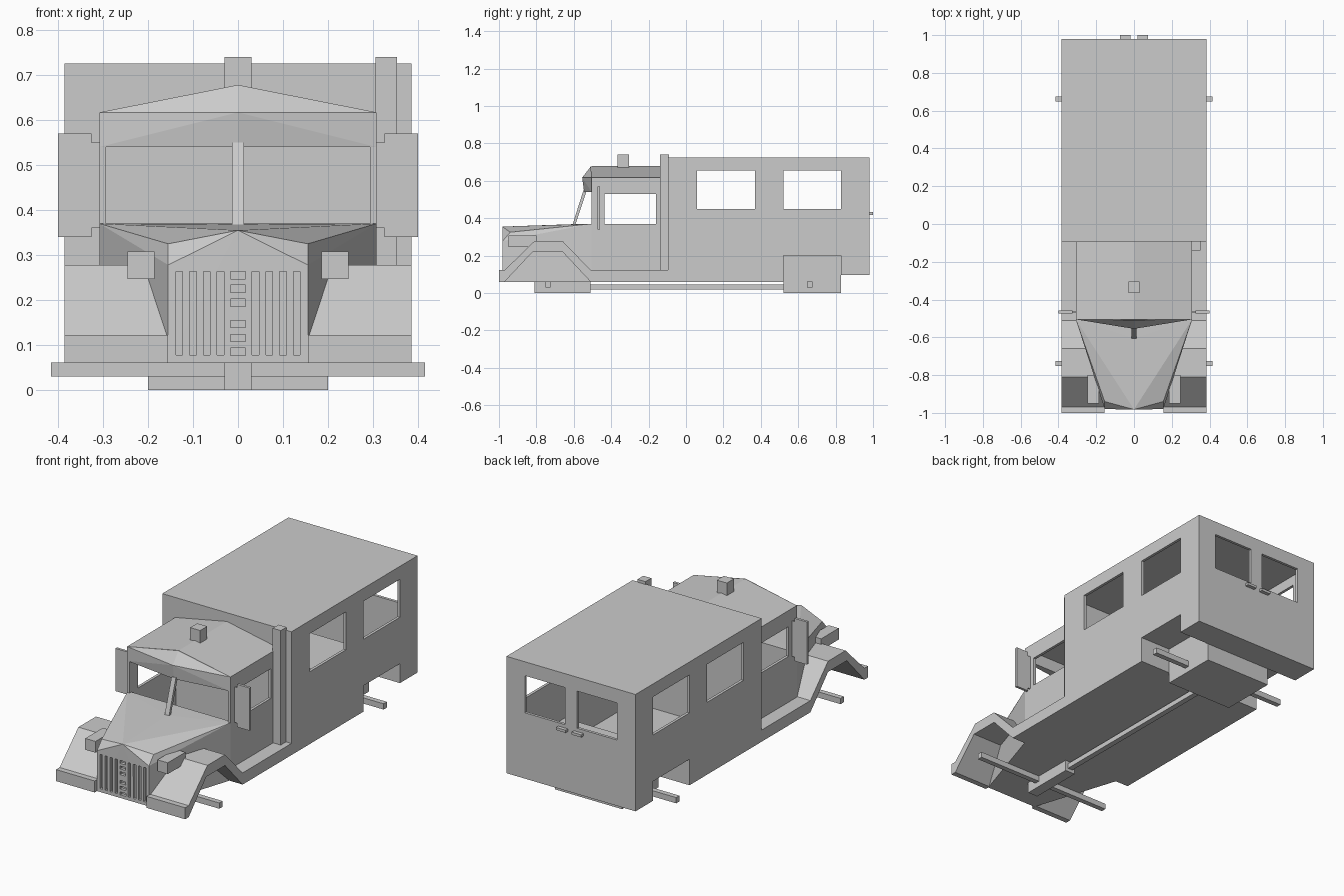
import bpy
import bmesh

cube = bpy.data.objects.get("Cube")
if cube:
    bpy.data.objects.remove(cube, do_unlink=True)


def add_mesh(name, bm):
    bmesh.ops.recalc_face_normals(bm, faces=bm.faces)
    mesh = bpy.data.meshes.new(name)
    bm.to_mesh(mesh)
    bm.free()
    obj = bpy.data.objects.new(name, mesh)
    bpy.context.collection.objects.link(obj)
    return obj


def box(name, xs, ys, zs):
    bm = bmesh.new()
    bmesh.ops.create_cube(bm, size=1)
    for v in bm.verts:
        v.co = [r[0] if c < 0 else r[1] for c, r in zip(v.co, (xs, ys, zs))]
    return add_mesh(name, bm)


def prism(name, profile, x0, x1):
    """Extrude a side profile of (y, z) points across x."""
    bm = bmesh.new()
    face = bm.faces.new([bm.verts.new((x0, y, z)) for y, z in profile])
    new = bmesh.ops.extrude_face_region(bm, geom=[face])["geom"]
    verts = [g for g in new if isinstance(g, bmesh.types.BMVert)]
    bmesh.ops.translate(bm, verts=verts, vec=(x1 - x0, 0, 0))
    return add_mesh(name, bm)


def hull(name, points):
    """Convex solid around points; each off-centre point is mirrored."""
    bm = bmesh.new()
    for x, y, z in points:
        for side in ((1, -1) if x else (1,)):
            bm.verts.new((x * side, y, z))
    bmesh.ops.convex_hull(bm, input=bm.verts)
    bmesh.ops.dissolve_limit(bm, angle_limit=0.005, verts=bm.verts, edges=bm.edges)
    return add_mesh(name, bm)


def cut(obj, xs, ys, zs):
    cutter = box("cutter", xs, ys, zs)
    cutter.hide_render = True
    mod = obj.modifiers.new("cut", "BOOLEAN")
    mod.operation = "DIFFERENCE"
    mod.solver = "EXACT"
    mod.object = cutter
    bpy.context.view_layer.update()
    graph = bpy.context.evaluated_depsgraph_get()
    mesh = bpy.data.meshes.new_from_object(obj.evaluated_get(graph))
    obj.modifiers.clear()
    obj.data = mesh
    bpy.data.objects.remove(cutter, do_unlink=True)


def pair(name, xs, ys, zs):
    box("left_" + name, xs, ys, zs)
    box("right_" + name, (-xs[1], -xs[0]), ys, zs)


# Rear box body with stepped underside, hollow inside
body = prism("rear_body", [
    (-0.095, 0.06), (0.52, 0.06), (0.52, 0.2), (0.83, 0.2), (0.83, 0.095),
    (0.98, 0.095), (0.98, 0.725), (-0.095, 0.725)], -0.385, 0.385)
inner = (-0.37, 0.37)
cut(body, inner, (-0.08, 0.965), (0.215, 0.71))
cut(body, inner, (-0.08, 0.505), (0.075, 0.3))
cut(body, inner, (0.845, 0.965), (0.11, 0.3))

# Side and rear windows
for ys in ((0.06, 0.37), (0.52, 0.83)):
    cut(body, (-0.5, 0.5), ys, (0.45, 0.655))
for xs in ((-0.275, -0.037), (0.037, 0.275)):
    cut(body, xs, (0.9, 1.1), (0.45, 0.65))

# Rear door handles
pair("rear_handle", (0.018, 0.075), (0.975, 1.0), (0.418, 0.432))

# Cab with gabled roof, hollow inside
cab = hull("cab", [(0.308, y, z) for y in (-0.505, -0.095) for z in (0.06, 0.617)]
           + [(0, -0.505, 0.678), (0, -0.095, 0.678)])
cut(cab, (-0.293, 0.293), (-0.49, -0.11), (0.08, 0.605))
cut(cab, (-0.5, 0.5), (-0.435, -0.16), (0.37, 0.53))
cut(cab, (-0.293, 0.293), (-0.6, -0.45), (0.37, 0.54))

# Pointed brow above the windscreen and its slanted centre post
hull("windscreen_brow", [
    (0.308, -0.505, 0.617), (0, -0.508, 0.678), (0, -0.555, 0.617),
    (0.308, -0.505, 0.54), (0, -0.545, 0.54)])
prism("windscreen_post", [(-0.61, 0.355), (-0.595, 0.355), (-0.53, 0.55),
                          (-0.548, 0.55)], -0.013, 0.013)

# Tapered bonnet
bonnet = hull("bonnet", [
    (0.308, -0.505, 0.06), (0.308, -0.505, 0.37), (0, -0.605, 0.368),
    (0.155, -0.98, 0.06), (0.155, -0.98, 0.278), (0.155, -0.94, 0.325),
    (0, -0.982, 0.355)])

# Grille slots
for i in range(4):
    x = 0.039 + i * 0.0305
    for side in (-1, 1):
        c = x * side
        cut(bonnet, (c - 0.0075, c + 0.0075), (-1.1, -0.965), (0.078, 0.263))
for z in (0.085, 0.116, 0.147, 0.194, 0.225, 0.255):
    cut(bonnet, (-0.017, 0.017), (-1.1, -0.965), (z - 0.008, z + 0.008))

# Angular front wings running into the side steps
wing = [(-1, 0.06), (-1, 0.122), (-0.97, 0.122), (-0.81, 0.278), (-0.66, 0.278),
        (-0.51, 0.123), (-0.095, 0.123), (-0.095, 0.06), (-0.51, 0.06),
        (-0.66, 0.22), (-0.82, 0.22), (-0.97, 0.06)]
prism("left_wing", wing, 0.155, 0.385)
prism("right_wing", wing, -0.385, -0.155)

# Headlamps and mirrors
pair("headlamp", (0.185, 0.246), (-0.95, -0.8), (0.247, 0.308))
pair("mirror", (0.325, 0.4), (-0.473, -0.459), (0.34, 0.57))
pair("mirror_bracket", (0.3, 0.328), (-0.47, -0.462), (0.36, 0.55))

# Exhaust stack and roof beacon
box("exhaust_stack", (0.305, 0.353), (-0.14, -0.09), (0.12, 0.74))
box("roof_beacon", (-0.03, 0.03), (-0.365, -0.305), (0.66, 0.74))

# Running gear
box("rear_axle_housing", (-0.2, 0.2), (0.52, 0.83), (0, 0.21))
box("front_axle_housing", (-0.03, 0.03), (-0.81, -0.51), (0, 0.065))
box("drive_shaft", (-0.015, 0.015), (-0.52, 0.53), (0.018, 0.045))
for name, y in (("front_axle", -0.738), ("rear_axle", 0.662)):
    box(name, (-0.415, 0.415), (y - 0.014, y + 0.014), (0.03, 0.061))
